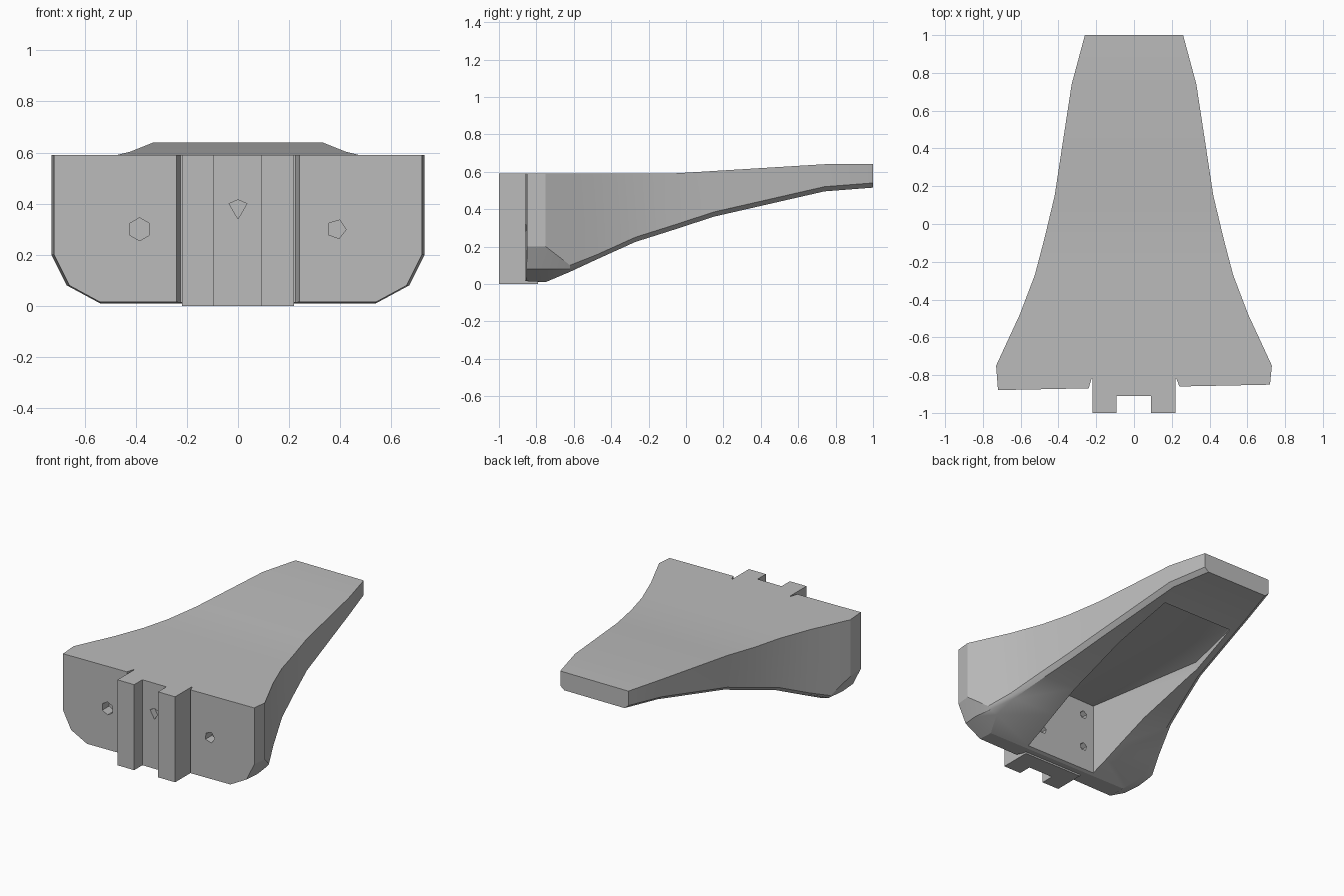
import bpy
import bmesh
import math
from mathutils import Matrix

cube = bpy.data.objects.get("Cube")
if cube:
    bpy.data.objects.remove(cube, do_unlink=True)

GREY = (0.5, 0.5, 0.5, 1.0)
grey = bpy.data.materials.new("plain grey")
grey.use_nodes = True
grey.diffuse_color = GREY
grey.node_tree.nodes["Principled BSDF"].inputs["Base Color"].default_value = GREY


def finish(name, bm):
    bmesh.ops.recalc_face_normals(bm, faces=bm.faces[:])
    mesh = bpy.data.meshes.new(name)
    bm.to_mesh(mesh)
    bm.free()
    mesh.materials.append(grey)
    obj = bpy.data.objects.new(name, mesh)
    bpy.context.collection.objects.link(obj)
    return obj


def loft(name, rings):
    """Skin closed rings of equal length and cap both ends."""
    bm = bmesh.new()
    loops = [[bm.verts.new(p) for p in ring] for ring in rings]
    for a, b in zip(loops, loops[1:]):
        for i in range(len(a)):
            j = (i + 1) % len(a)
            bm.faces.new((a[i], a[j], b[j], b[i]))
    bm.faces.new(loops[0])
    bm.faces.new(loops[-1])
    return finish(name, bm)


def prism(name, outline, z0, z1):
    return loft(name, [[(x, y, z) for x, y in outline] for z in (z0, z1)])


def pit(name, x, y, z, radius, sides, depth, turn=0):
    """Short many-sided plug lying along y."""
    bm = bmesh.new()
    matrix = (Matrix.Translation((x, y, z)) @ Matrix.Rotation(math.radians(turn), 4, "Y")
              @ Matrix.Rotation(math.pi / 2, 4, "X"))
    bmesh.ops.create_cone(bm, cap_ends=True, segments=sides, radius1=radius,
                          radius2=radius, depth=depth, matrix=matrix)
    return finish(name, bm)


def cut(target, cutter):
    cutter.hide_render = True
    mod = target.modifiers.new("cut", "BOOLEAN")
    mod.operation = "DIFFERENCE"
    mod.solver = "EXACT"
    mod.object = cutter
    bpy.ops.object.select_all(action="DESELECT")
    bpy.context.view_layer.objects.active = target
    target.select_set(True)
    bpy.ops.object.modifier_apply(modifier=mod.name)
    bpy.data.objects.remove(cutter, do_unlink=True)


def body_ring(y, top, half, shear=0.0):
    pts = half + [(-x, z) for x, z in reversed(half)]
    pts = [(half[0][0], top)] + pts + [(-half[0][0], top)]
    return [(x, y + shear * x, z) for x, z in pts]


# Tapering body: rounded lower corners in front, thin bevel behind
rings = [
    body_ring(-0.865, 0.59, [(0.72, 0.2), (0.66, 0.08), (0.54, 0.015)], 0.02),
    body_ring(-0.75, 0.59, [(0.73, 0.2), (0.67, 0.08), (0.54, 0.01)]),
    body_ring(-0.62, 0.59, [(0.67, 0.1), (0.655, 0.08), (0.6, 0.065)]),
]
for y, width, low, top in [(-0.48, 0.605, 0.13, 0.59), (-0.27, 0.525, 0.225, 0.59),
                           (-0.08, 0.475, 0.285, 0.59), (0.15, 0.42, 0.36, 0.604),
                           (0.74, 0.33, 0.495, 0.64), (1.0, 0.26, 0.515, 0.64)]:
    rings.append(body_ring(y, top, [(width, low + 0.025), (width - 0.015, low + 0.012),
                                    (width - 0.03, low)]))
body = loft("body", rings)

# Hollow underside
hollow = []
for y, left, right, edge, ridge, roof in [(-0.73, 0.25, -0.28, 0.5, -0.04, 0.505),
                                          (0.2, 0.26, -0.34, 0.43, -0.21, 0.485),
                                          (0.6, 0.25, -0.28, 0.468, -0.27, 0.472)]:
    hollow.append([(right, y, -0.1), (right, y, edge), (ridge, y, roof),
                   (left, y, roof), (left, y, -0.1)])
cut(body, loft("hollow_cutter", hollow))

# Relief slots beside the rail
for side in (-1, 1):
    front = -0.865 + 0.005 * side
    cut(body, prism("slot_cutter", [(0.2 * side, -0.95), (0.245 * side, -0.95),
                                    (0.24 * side, front), (0.225 * side, -0.82),
                                    (0.2 * side, -0.82)], -0.1, 0.7))

# Screw pits in the front face and inside the hollow
cut(body, pit("front_pit_cutter", -0.385, -0.87, 0.3, 0.045, 6, 0.14))
cut(body, pit("front_pit_cutter", 0.385, -0.86, 0.3, 0.038, 5, 0.14, 20))
for x, z in [(-0.2, 0.41), (-0.2, 0.18), (0.13, 0.18), (0.13, 0.41)]:
    cut(body, pit("inner_pit_cutter", x, -0.73, z, 0.028, 5, 0.08))

# Grooved mounting rail
rail = prism("mounting_rail", [(-0.22, -1), (-0.093, -1), (-0.093, -0.91), (0.09, -0.91),
                               (0.09, -1), (0.22, -1), (0.22, -0.79), (-0.22, -0.79)], 0, 0.59)
kite = [(-0.035, 0.4), (0, 0.415), (0.035, 0.4), (0, 0.34)]
cut(rail, loft("rail_pit_cutter", [[(x, y, z) for x, z in kite] for y in (-0.95, -0.85)]))

# Smooth the gentle curves, keep the edges sharp
for obj in (body, rail):
    bpy.ops.object.select_all(action="DESELECT")
    obj.select_set(True)
    bpy.context.view_layer.objects.active = obj
    bpy.ops.object.shade_smooth_by_angle(angle=math.radians(25))
